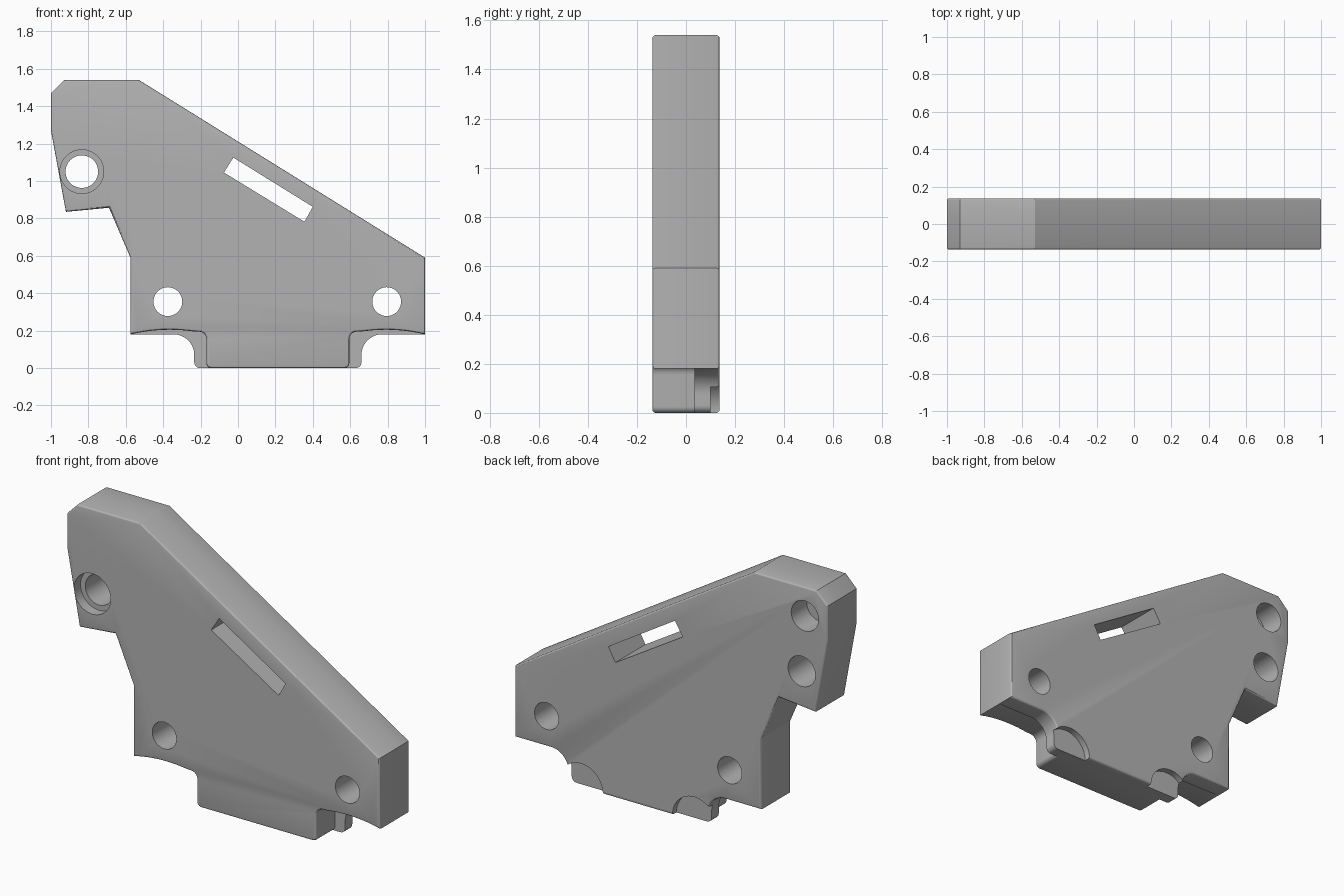
import bpy, bmesh, math
from mathutils import Matrix

if "Cube" in bpy.data.objects:
    bpy.data.objects.remove(bpy.data.objects["Cube"])

HALF = 0.137      # half thickness of the plate
STEP = 0.035      # depth at which the lower outline changes
MID = 0.213       # symmetry axis of the lower foot

grey = bpy.data.materials.new("plain_grey")
grey.use_nodes = True
grey.diffuse_color = (0.45, 0.45, 0.45, 1)
grey.node_tree.nodes["Principled BSDF"].inputs["Base Color"].default_value = grey.diffuse_color


def arc(cx, cz, r, a0, a1, n=10):
    """Points along an arc, angles in degrees."""
    angles = [math.radians(a0 + (a1 - a0) * i / n) for i in range(n + 1)]
    return [(cx + r * math.cos(a), cz + r * math.sin(a)) for a in angles]


def add_object(name, bm):
    bmesh.ops.recalc_face_normals(bm, faces=bm.faces)
    mesh = bpy.data.meshes.new(name)
    bm.to_mesh(mesh)
    bm.free()
    mesh.materials.append(grey)
    obj = bpy.data.objects.new(name, mesh)
    bpy.context.collection.objects.link(obj)
    return obj


def slab(name, outline, y0, y1, round_y=None):
    """Extrude an x-z outline from y0 to y1, rounding the rim at round_y."""
    bm = bmesh.new()
    face = bm.faces.new([bm.verts.new((x, y0, z)) for x, z in outline])
    new = bmesh.ops.extrude_face_region(bm, geom=[face])["geom"]
    bmesh.ops.translate(bm, vec=(0, y1 - y0, 0),
                        verts=[g for g in new if isinstance(g, bmesh.types.BMVert)])
    if round_y is not None:
        rim = [e for e in bm.edges if all(abs(v.co.y - round_y) < 1e-5 for v in e.verts)]
        bmesh.ops.bevel(bm, geom=rim, offset=0.013, segments=3, profile=0.5, affect='EDGES')
    return add_object(name, bm)


def cylinder(name, x, z, r, y0, y1):
    bm = bmesh.new()
    place = Matrix.Translation((x, (y0 + y1) / 2, z)) @ Matrix.Rotation(math.pi / 2, 4, 'X')
    bmesh.ops.create_cone(bm, cap_ends=True, segments=48, radius1=r, radius2=r,
                          depth=y1 - y0, matrix=place)
    return add_object(name, bm)


def combine(target, tool, operation):
    """Apply a boolean and discard the tool."""
    mod = target.modifiers.new("combine", 'BOOLEAN')
    mod.operation, mod.solver, mod.object = operation, 'EXACT', tool
    graph = bpy.context.evaluated_depsgraph_get()
    mesh = bpy.data.meshes.new_from_object(target.evaluated_get(graph))
    target.modifiers.clear()
    target.data = mesh
    bpy.data.objects.remove(tool)


def mirrored(points):
    return [(2 * MID - x, z) for x, z in reversed(points)]


# Upper outline shared by both layers, from lower left round to lower right
upper = [(-0.575, 0.18), (-0.575, 0.59), (-0.69, 0.857), (-0.92, 0.835), (-1, 1.27),
         (-1, 1.47), (-0.93, 1.54), (-0.53, 1.54), (1, 0.59), (1, 0.18)]

# Front layer foot: shallow arch, then a narrow foot with rounded corners
arch = [(0.79 + 0.21 * t, 0.205 - 0.025 * t * t) for t in (0.8, 0.6, 0.4, 0.2, 0, -0.3, -0.6)]
front_foot = arch + arc(0.635, 0.155, 0.04, 90, 180, 5) + arc(0.57, 0.025, 0.025, 0, -90, 5)

# Back layer foot: straight edge, quarter round, then a wider foot
back_foot = arc(0.77, 0.07, 0.11, 90, 180, 12) + arc(0.63, 0.03, 0.03, 0, -90, 5)

bracket = slab("bracket_plate", upper + front_foot + mirrored(front_foot), -HALF, STEP, -HALF)
back = slab("back_layer", upper + back_foot + mirrored(back_foot), STEP, HALF, HALF)
combine(bracket, back, 'UNION')

# Through holes, counterbore and blind hole
holes = [(-0.375, 0.355, 0.077, -1, 1), (0.795, 0.355, 0.077, -1, 1),
         (-0.835, 1.05, 0.087, -1, 1), (-0.835, 1.05, 0.117, -1, -HALF + 0.06),
         (-0.855, 1.375, 0.087, -0.005, 1)]
# Round recesses at the bottom of the back
holes += [(MID + s * 0.362, 0, 0.14, 0.1, 1) for s in (-1, 1)]
for h in holes:
    combine(bracket, cylinder("hole_cutter", *h), 'DIFFERENCE')

# Slanted slot
slot = [(-0.075, 1.045), (-0.025, 1.125), (0.4, 0.862), (0.355, 0.782)]
combine(bracket, slab("slot_cutter", slot, -1, 1), 'DIFFERENCE')

# Smooth hole walls and arcs, crisp edges elsewhere
bpy.ops.object.select_all(action='DESELECT')
bracket.select_set(True)
bpy.context.view_layer.objects.active = bracket
bpy.ops.object.shade_smooth_by_angle(angle=math.radians(20))
